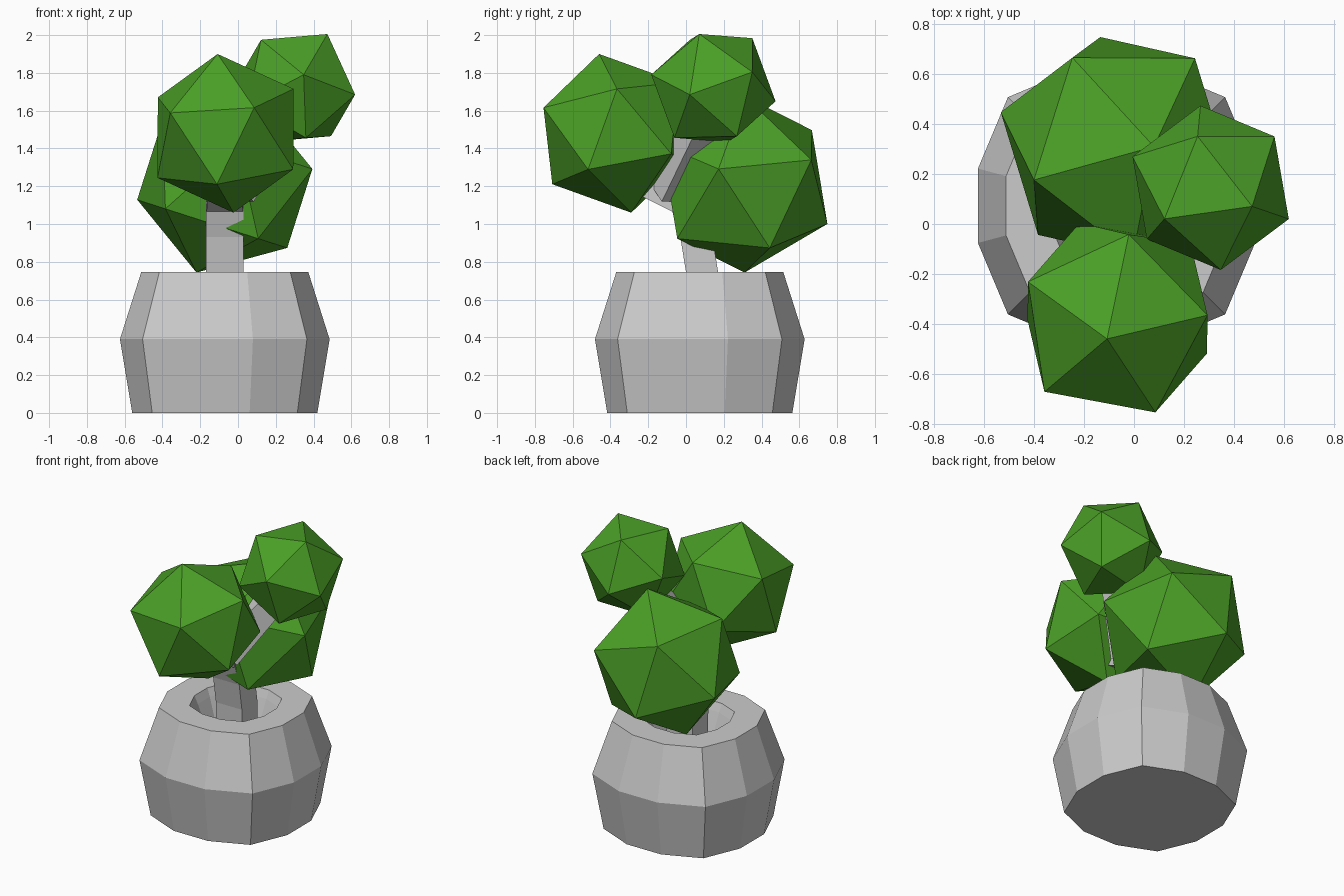
import bpy, bmesh
from mathutils import Vector, Matrix

if "Cube" in bpy.data.objects:
    bpy.data.objects.remove(bpy.data.objects["Cube"])

green = bpy.data.materials.new("leaf_green")
green.diffuse_color = (0.07, 0.35, 0.02, 1)
green.use_nodes = True
green.node_tree.nodes["Principled BSDF"].inputs["Base Color"].default_value = green.diffuse_color


def make_object(name, bm, material=None):
    bmesh.ops.recalc_face_normals(bm, faces=bm.faces)
    mesh = bpy.data.meshes.new(name)
    bm.to_mesh(mesh)
    bm.free()
    if material:
        mesh.materials.append(material)
    obj = bpy.data.objects.new(name, mesh)
    bpy.context.collection.objects.link(obj)
    return obj


def loft(name, rings):
    """Skin a list of equal-length point rings and cap both ends."""
    bm = bmesh.new()
    loops = [[bm.verts.new(p) for p in ring] for ring in rings]
    n = len(loops[0])
    for a, b in zip(loops, loops[1:]):
        for i in range(n):
            j = (i + 1) % n
            bm.faces.new((a[i], a[j], b[j], b[i]))
    bm.faces.new(loops[0][::-1])
    bm.faces.new(loops[-1])
    return make_object(name, bm)


def limb(name, start, end, w0, w1):
    """Square branch tapering from start to end."""
    start, end = Vector(start), Vector(end)
    d = (end - start).normalized()
    u = d.cross(Vector((0, 0, 1))).normalized()
    v = d.cross(u)
    corners = ((-1, -1), (1, -1), (1, 1), (-1, 1))
    return loft(name, [[c + u * (a * w / 2) + v * (b * w / 2) for a, b in corners]
                       for c, w in ((start, w0), (end, w1))])


def foliage(name, center, top, side):
    """Icosahedron with one vertex at top and a neighbouring one towards side."""
    c = Vector(center)
    z = Vector(top) - c
    radius = z.length
    z.normalize()
    s = Vector(side) - c
    x = (s - z * s.dot(z)).normalized()
    y = z.cross(x)
    rot = Matrix((x, y, z)).transposed().to_4x4()
    bm = bmesh.new()
    bmesh.ops.create_icosphere(bm, subdivisions=1, radius=radius,
                               matrix=Matrix.Translation(c) @ rot)
    return make_object(name, bm, green)


# Pot: twelve-sided outline, slightly squared, lofted up the outside and down the bowl
quarter = [(0.555, -0.149), (0.555, 0.149), (0.435, 0.435)]
outline = []
for k in range(4):
    for x, y in quarter:
        for _ in range(k):
            x, y = -y, x
        outline.append((x, y))
profile = [(0.883, 0), (1.0, 0.39), (0.797, 0.745), (0.48, 0.745), (0.44, 0.69), (0.36, 0.56)]
loft("pot", [[(-0.07 + x * s, 0.073 + y * s, z) for x, y in outline] for s, z in profile])

# Trunk: leaning square post
trunk = [(0.09, 0.085, 0.50), (0.085, 0.085, 0.745), (0.055, 0.085, 0.93), (0.0, 0.09, 1.12)]
loft("trunk", [[(-0.07 + sx * 0.1, cy + sy * h, z)
                for sx, sy in ((-1, -1), (1, -1), (1, 1), (-1, 1))]
               for cy, h, z in trunk])

# Branches
limb("front_branch", (-0.07, 0.06, 1.11), (-0.07, -0.33, 1.29), 0.2, 0.17)
limb("right_branch", (-0.03, -0.09, 1.18), (0.28, 0.12, 1.62), 0.19, 0.14)

# Foliage clumps
foliage("front_foliage", (-0.066, -0.375, 1.48), (-0.108, -0.46, 1.90), (0.087, -0.755, 1.61))
foliage("right_foliage", (0.307, 0.145, 1.72), (0.62, 0.02, 1.685), (0.345, -0.18, 1.79))
foliage("back_foliage", (-0.07, 0.31, 1.21), (0.08, 0.31, 1.677), (0.40, 0.17, 1.288))
